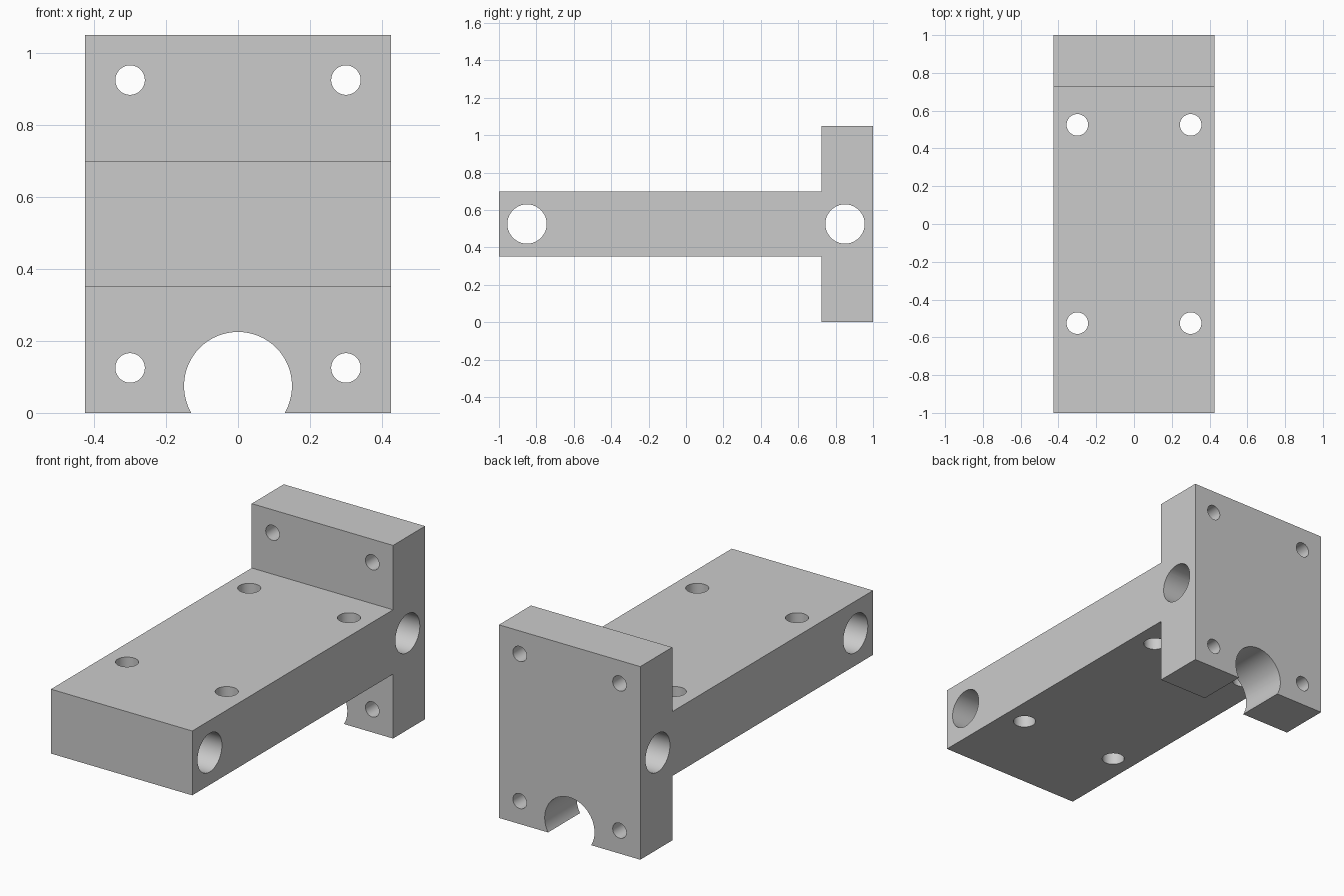
import bpy
import bmesh
from math import radians
from mathutils import Matrix

cube = bpy.data.objects.get("Cube")
if cube:
    bpy.data.objects.remove(cube, do_unlink=True)

HALF_WIDTH = 0.425
HEIGHT = 1.05
ARM_LOW, ARM_HIGH = 0.35, 0.70
PLATE_FRONT = 0.725
MID = HEIGHT / 2

metal = bpy.data.materials.new("light_grey_metal")
metal.use_nodes = True
grey = (0.6, 0.6, 0.6, 1)
metal.diffuse_color = grey
metal.node_tree.nodes["Principled BSDF"].inputs["Base Color"].default_value = grey


def make_object(name, bm):
    bmesh.ops.recalc_face_normals(bm, faces=bm.faces)
    mesh = bpy.data.meshes.new(name)
    bm.to_mesh(mesh)
    bm.free()
    mesh.materials.append(metal)
    obj = bpy.data.objects.new(name, mesh)
    bpy.context.collection.objects.link(obj)
    return obj


# T-shaped side profile extruded across the width
profile = [(-1, ARM_LOW), (PLATE_FRONT, ARM_LOW), (PLATE_FRONT, 0), (1, 0),
           (1, HEIGHT), (PLATE_FRONT, HEIGHT), (PLATE_FRONT, ARM_HIGH), (-1, ARM_HIGH)]
bm = bmesh.new()
face = bm.faces.new([bm.verts.new((-HALF_WIDTH, y, z)) for y, z in profile])
side = bmesh.ops.extrude_face_region(bm, geom=[face])
bmesh.ops.translate(bm, vec=(2 * HALF_WIDTH, 0, 0),
                    verts=[v for v in side["geom"] if isinstance(v, bmesh.types.BMVert)])
bracket = make_object("t_bracket", bm)

# Round cutters, all gathered in one helper mesh
AXIS_TURN = {
    "X": Matrix.Rotation(radians(90), 4, "Y"),
    "Y": Matrix.Rotation(radians(90), 4, "X"),
    "Z": Matrix.Identity(4),
}
holes = bmesh.new()


def drill(axis, centre, radius, length):
    bmesh.ops.create_cone(holes, cap_ends=True, segments=64, radius1=radius, radius2=radius,
                          depth=length, matrix=Matrix.Translation(centre) @ AXIS_TURN[axis])


plate_y = (PLATE_FRONT + 1) / 2
for s in (-1, 1):
    drill("X", (0, s * 0.85, MID), 0.105, 1)              # cross bores
    for t in (-1, 1):
        drill("Z", (s * 0.3, t * MID, MID), 0.057, 0.5)   # arm bolt holes
        drill("Y", (s * 0.3, plate_y, MID + t * 0.4), 0.041, 0.4)  # plate bolt holes
drill("Y", (0, plate_y, 0.075), 0.15, 0.4)                # round notch in the plate foot
cutter = make_object("hole_cutter", holes)
cutter.hide_render = True

# Cut the holes, then drop the helper
cut = bracket.modifiers.new("holes", "BOOLEAN")
cut.operation = "DIFFERENCE"
cut.solver = "EXACT"
cut.object = cutter
bpy.ops.object.select_all(action="DESELECT")
bracket.select_set(True)
bpy.context.view_layer.objects.active = bracket
bpy.ops.object.modifier_apply(modifier=cut.name)
bpy.data.objects.remove(cutter, do_unlink=True)
bpy.ops.object.shade_smooth_by_angle(angle=radians(30))
